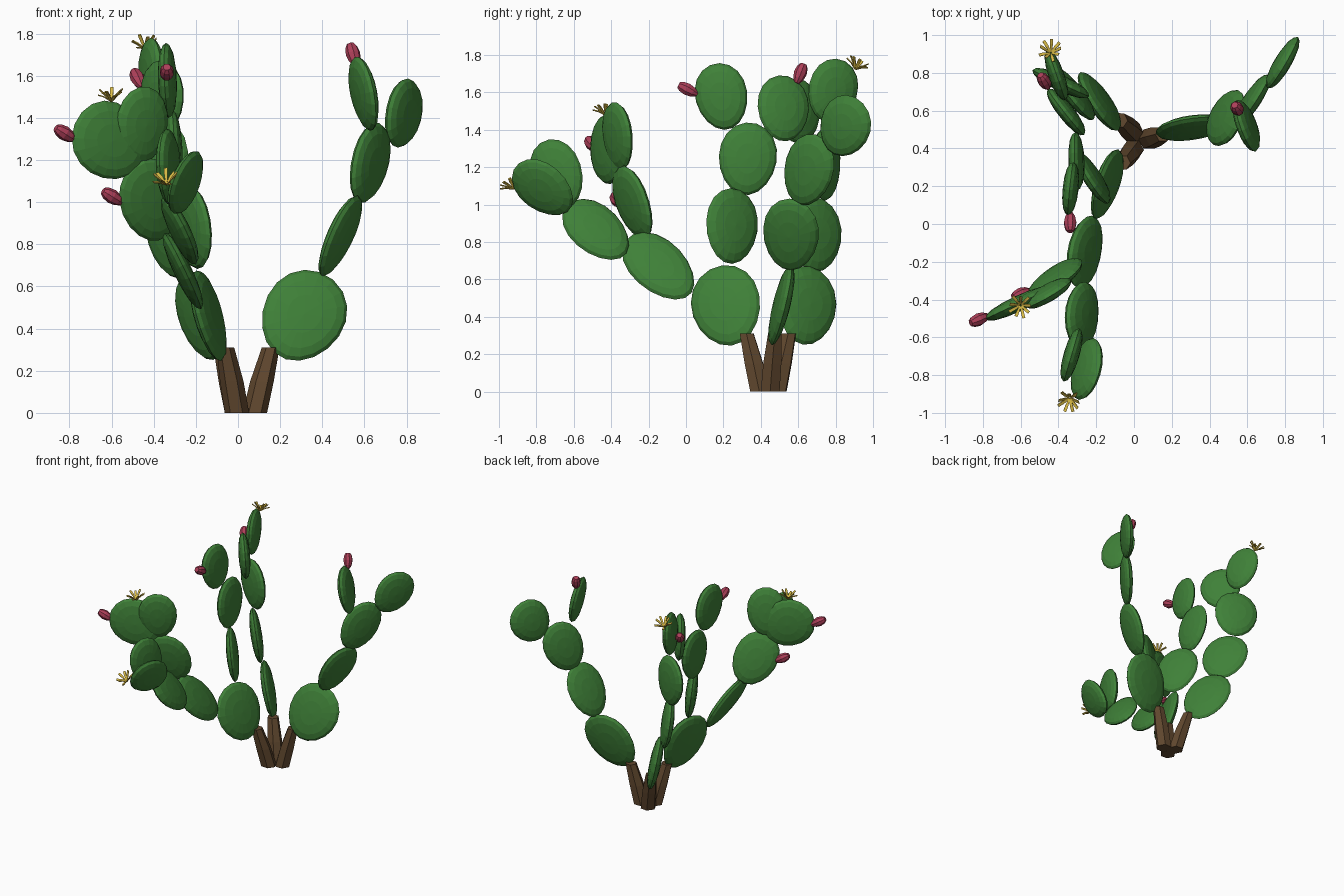
import bpy, bmesh, math
from mathutils import Vector, Matrix

if "Cube" in bpy.data.objects:
    bpy.data.objects.remove(bpy.data.objects["Cube"])


def material(name, rgb):
    m = bpy.data.materials.new(name)
    m.diffuse_color = (*rgb, 1)
    m.use_nodes = True
    m.node_tree.nodes["Principled BSDF"].inputs["Base Color"].default_value = m.diffuse_color
    return m


GREEN = material("cactus_green", (0.05, 0.22, 0.04))
BROWN = material("woody_brown", (0.12, 0.065, 0.028))
RED = material("fruit_red", (0.42, 0.05, 0.10))
YELLOW = material("flower_yellow", (0.70, 0.50, 0.06))


def make_object(name, bm, mat):
    bmesh.ops.recalc_face_normals(bm, faces=bm.faces[:])
    me = bpy.data.meshes.new(name)
    bm.to_mesh(me)
    bm.free()
    me.materials.append(mat)
    ob = bpy.data.objects.new(name, me)
    bpy.context.collection.objects.link(ob)
    return ob


def frame(origin, zdir, hint=(0.3, 0.2, 1)):
    """Matrix whose z axis is zdir and whose x axis lies near hint."""
    z = Vector(zdir).normalized()
    x = Vector(hint)
    x = (x - z * x.dot(z)).normalized()
    y = z.cross(x)
    m = Matrix((x, y, z)).transposed().to_4x4()
    m.translation = Vector(origin)
    return m


def loft(bm, rings, closed_start=True, closed_end=True):
    """Skin a list of vertex rings; single-vertex rings become fans."""
    for a, b in zip(rings, rings[1:]):
        n = max(len(a), len(b))
        for i in range(n):
            j = (i + 1) % n
            if len(a) == 1:
                bm.faces.new((a[0], b[i], b[j]))
            elif len(b) == 1:
                bm.faces.new((a[i], a[j], b[0]))
            else:
                bm.faces.new((a[i], a[j], b[j], b[i]))
    if closed_start and len(rings[0]) > 1:
        bm.faces.new(rings[0])
    if closed_end and len(rings[-1]) > 1:
        bm.faces.new(rings[-1])


def pad(name, centre, axis, normal, half_len, half_wid, half_thick=0.042):
    """Flattened egg-shaped pad: axis is its length, normal its thin way."""
    axis = Vector(axis).normalized()
    normal = Vector(normal)
    normal = (normal - axis * normal.dot(axis)).normalized()
    side = axis.cross(normal)
    c = Vector(centre)
    bm = bmesh.new()
    half = [(0.42, 0.92), (0.75, 0.70), (0.93, 0.38)]
    profile = [(0, 1)] + half + [(1, 0)] + [(r, -t) for r, t in half[::-1]] + [(0, -1)]
    rings = []
    for r, t in profile:
        if r == 0:
            rings.append([bm.verts.new(c + normal * t * half_thick)])
            continue
        ring = []
        for i in range(18):
            a = math.tau * i / 18
            w = half_wid * (1 + 0.08 * math.sin(a))
            ring.append(bm.verts.new(c + axis * r * half_len * math.sin(a)
                                     + side * r * w * math.cos(a)
                                     + normal * t * half_thick))
        rings.append(ring)
    loft(bm, rings)
    return make_object(name, bm, GREEN)


def turned(name, centre, direction, profile, sides, mat):
    """Solid of revolution from (radius, height) points."""
    m = frame(centre, direction, (0.9, 0.2, 0.3))
    bm = bmesh.new()
    rings = [[bm.verts.new(m @ Vector((r * math.cos(math.tau * i / sides),
                                       r * math.sin(math.tau * i / sides), h)))
              for i in range(sides)] for r, h in profile]
    loft(bm, rings)
    return make_object(name, bm, mat)


def flower(name, base, direction, petals=9):
    """Ring of narrow folded petals spreading from one point."""
    m = frame(base, direction, (1, 0.1, 0.1))
    bm = bmesh.new()
    for i in range(petals):
        rot = Matrix.Rotation(math.tau * i / petals, 4, 'Z')
        outer = 0.066 if i % 2 else 0.056
        tip = 0.035 if i % 2 else 0.055
        a, b = [], []
        for x, w, z in ((0.004, 0.004, 0.0), (0.035, 0.008, tip * 0.65), (outer, 0.008, tip)):
            for dz, row in ((0.003, a), (-0.003, b)):
                row.append([bm.verts.new(m @ rot @ Vector((x, s * w, z + dz))) for s in (-1, 1)])
        loft(bm, [[a[k][0], a[k][1], b[k][1], b[k][0]] for k in range(3)])
    return make_object(name, bm, YELLOW)


# woody stems at the ground: base centre, top centre
stems = [((0.08, 0.45), (0.155, 0.475)),
         ((-0.005, 0.395), (-0.06, 0.325)),
         ((-0.005, 0.485), (-0.075, 0.55))]
for k, (p, q) in enumerate(stems):
    bm = bmesh.new()
    rings = []
    for f, r, z in ((0, 0.058, 0.0), (0.45, 0.056, 0.15), (1, 0.042, 0.31)):
        x = p[0] + (q[0] - p[0]) * f
        y = p[1] + (q[1] - p[1]) * f
        rings.append([bm.verts.new((x + r * math.cos(math.tau * i / 6 + k),
                                    y + r * math.sin(math.tau * i / 6 + k), z))
                      for i in range(6)])
    loft(bm, rings)
    make_object(f"woody_stem_{k + 1}", bm, BROWN)

# right branch
pad("right_pad_1", (0.31, 0.51, 0.46), (0.5, 0.25, 0.86), (-0.1, 1, -0.22), 0.23, 0.195)
pad("right_pad_2", (0.485, 0.56, 0.84), (0.43, 0.1, 0.9), (0.85, -0.3, -0.4), 0.21, 0.155)
pad("right_pad_3", (0.625, 0.655, 1.185), (0.3, 0.3, 0.9), (0.8, -0.5, -0.1), 0.2, 0.15)
pad("right_pad_4", (0.785, 0.85, 1.42), (0.35, 0.45, 0.82), (0.85, -0.5, -0.1), 0.17, 0.152)
pad("right_pad_5", (0.597, 0.52, 1.515), (-0.2, 0, 0.97), (0.92, 0.33, 0.19), 0.18, 0.145)

# front branch, low limb
pad("front_pad_1", (-0.14, 0.215, 0.46), (-0.3, -0.25, 0.92), (1, -0.3, 0.245), 0.225, 0.19)
pad("front_pad_2", (-0.26, -0.145, 0.67), (-0.3, -0.68, 0.67), (0.85, 0, 0.5), 0.235, 0.15)
pad("front_pad_3", (-0.275, -0.48, 0.865), (-0.25, -0.7, 0.67), (0.8, 0, 0.6), 0.21, 0.145)
pad("front_pad_4", (-0.25, -0.765, 1.09), (0, -0.78, 0.62), (0.85, -0.35, -0.4), 0.185, 0.145)
pad("front_pad_5", (-0.33, -0.69, 1.165), (-0.1, -0.35, 0.93), (0.95, -0.28, 0), 0.19, 0.14)

# front branch, left limb
pad("left_pad_1", (-0.415, -0.285, 1.01), (-0.3, -0.4, 0.87), (0.5, -0.86, -0.22), 0.21, 0.16)
pad("left_pad_2", (-0.61, -0.42, 1.29), (-0.75, -0.35, 0.55), (0.42, -0.9, 0), 0.2, 0.18)
pad("left_pad_3", (-0.455, -0.365, 1.365), (0.05, -0.1, 0.99), (0.5, -0.85, -0.11), 0.185, 0.14)

# front branch, upright limb
pad("upright_pad_1", (-0.22, 0.245, 0.885), (-0.2, 0.1, 0.97), (0.82, 0.52, 0.12), 0.205, 0.162)
pad("upright_pad_2", (-0.305, 0.33, 1.245), (-0.05, 0.1, 0.99), (1, 0.03, 0.05), 0.195, 0.155)
pad("upright_pad_3", (-0.335, 0.19, 1.578), (-0.05, -0.2, 0.97), (1, -0.1, 0.03), 0.18, 0.14)

# back branch
pad("back_pad_1", (-0.18, 0.645, 0.46), (-0.35, 0.2, 0.92), (0.82, 0.52, 0.2), 0.22, 0.18)
pad("back_pad_2", (-0.32, 0.69, 0.84), (-0.25, 0.1, 0.96), (0.78, 0.6, 0.14), 0.205, 0.175)
pad("back_pad_3", (-0.385, 0.745, 1.215), (-0.15, 0.05, 0.98), (0.42, 0.9, 0.02), 0.195, 0.165)
pad("back_pad_4", (-0.41, 0.785, 1.61), (-0.08, 0.25, 0.96), (0.93, 0.33, 0), 0.172, 0.138)
pad("back_pad_5", (-0.36, 0.595, 1.5), (0.05, -0.15, 0.98), (0.78, 0.62, 0.05), 0.175, 0.155)

# fruits: centre, direction
fruit_profile = [(0.014, -0.056), (0.028, -0.03), (0.035, 0.005), (0.029, 0.038), (0.018, 0.056)]
fruits = [((-0.595, -0.37, 1.025), (-0.8, -0.3, 0.5)),
          ((-0.82, -0.505, 1.325), (-0.8, -0.35, 0.5)),
          ((-0.338, 0.01, 1.615), (0, -0.85, 0.45)),
          ((-0.475, 0.755, 1.585), (-0.35, 0.6, 0.7)),
          ((0.547, 0.61, 1.70), (-0.25, 0.35, 0.9))]
for k, (c, d) in enumerate(fruits):
    turned(f"fruit_{k + 1}", c, d, fruit_profile, 8, RED)

# flowers: base point, direction
flowers = [((-0.60, -0.43, 1.48), (-0.05, -0.15, 1)),
           ((-0.34, -0.92, 1.085), (-0.1, -0.5, 0.85)),
           ((-0.44, 0.905, 1.725), (-0.05, 0.4, 0.9))]
for k, (c, d) in enumerate(flowers):
    flower(f"flower_{k + 1}", c, d)
